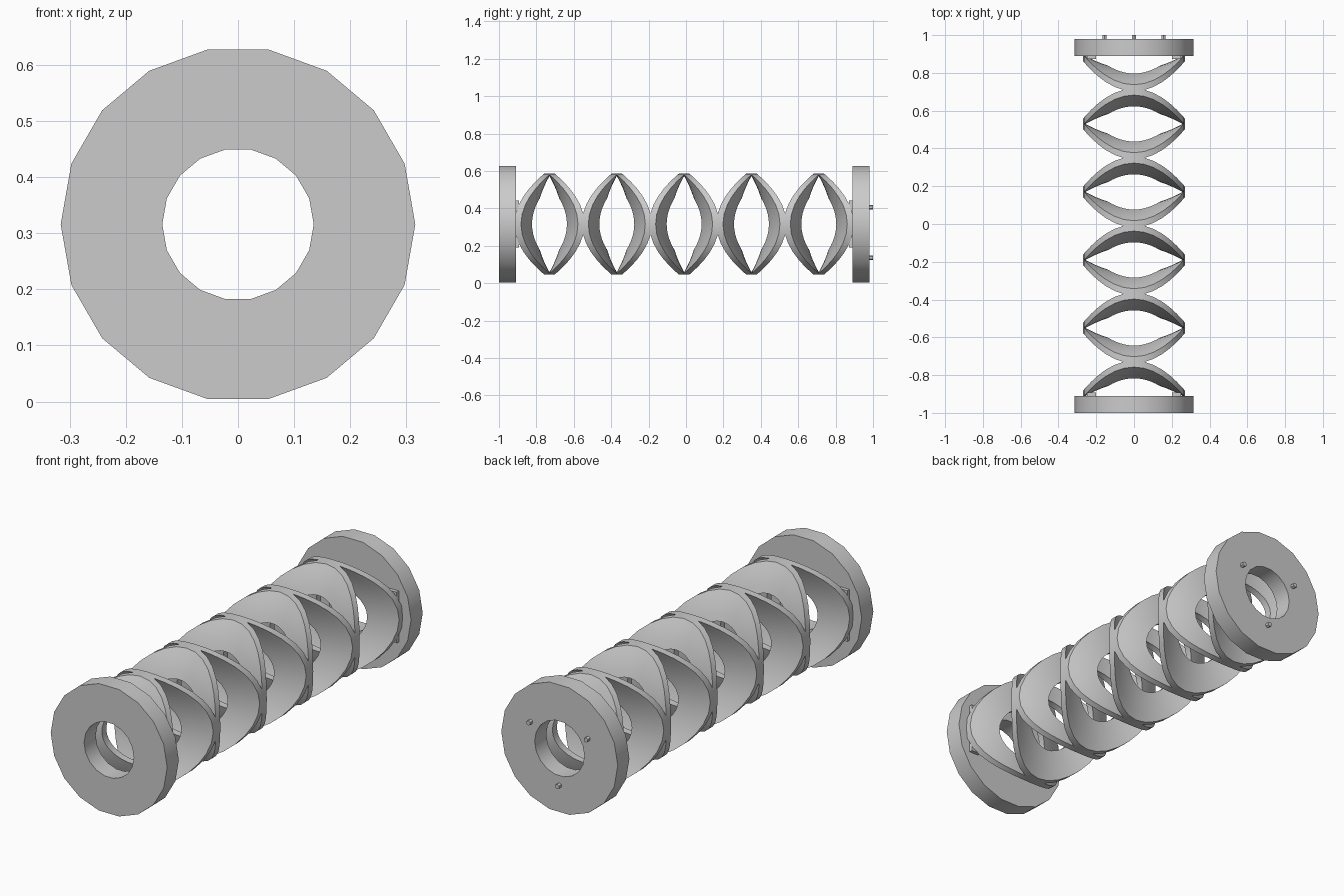
import bpy, bmesh, math
from mathutils import Matrix, Vector

if "Cube" in bpy.data.objects:
    bpy.data.objects.remove(bpy.data.objects["Cube"])

AXIS_Z = 0.316       # height of the spring's axis
PITCH = 0.18         # distance between contact planes
OUTER, INNER = 0.27, 0.138
THICK = 0.035
WAVE = 0.08

grey = bpy.data.materials.new("plain_grey")
grey.use_nodes = True
colour = (0.6, 0.6, 0.6, 1)
grey.diffuse_color = colour
grey.node_tree.nodes["Principled BSDF"].inputs["Base Color"].default_value = colour


def finish(name, bm):
    """Turn a bmesh into a shaded, grey object."""
    bmesh.ops.recalc_face_normals(bm, faces=bm.faces)
    mesh = bpy.data.meshes.new(name)
    bm.to_mesh(mesh)
    bm.free()
    mesh.materials.append(grey)
    obj = bpy.data.objects.new(name, mesh)
    bpy.context.collection.objects.link(obj)
    bpy.ops.object.select_all(action='DESELECT')
    obj.select_set(True)
    bpy.context.view_layer.objects.active = obj
    bpy.ops.object.shade_smooth_by_angle(angle=math.radians(30))
    return obj


def washer(name, sections, count, offset):
    """Sweep a closed (radius, y) cross-section round the y axis.
    sections(angle) gives the cross-section at that angle."""
    bm = bmesh.new()
    loops = []
    for i in range(count):
        a = 2 * math.pi * i / count
        loops.append([bm.verts.new((r * math.cos(a), y + offset, AXIS_Z + r * math.sin(a)))
                      for r, y in sections(a)])
    n = len(loops[0])
    for i in range(count):
        here, there = loops[i], loops[(i + 1) % count]
        for j in range(n):
            k = (j + 1) % n
            bm.faces.new((here[j], here[k], there[k], there[j]))
    return finish(name, bm)


def saddle(sign):
    """Cross-section of a wave washer bent into a saddle."""
    steps = 4
    radii = [INNER + (OUTER - INNER) * s / steps for s in range(steps + 1)]

    def sections(a):
        mid = [(r, sign * WAVE * (r / OUTER) ** 2 * math.cos(2 * a)) for r in radii]
        return ([(r, y + THICK / 2) for r, y in mid]
                + [(r, y - THICK / 2) for r, y in reversed(mid)])
    return sections


# Stack of wave washers, alternately flipped so they touch at the crests
for i in range(10):
    sign = -1 if i % 2 == 0 else 1
    washer(f"wave_washer_{i + 1}", saddle(sign), 32, -0.91 + PITCH * (i + 0.5))

# End plates
def plate(a):
    h = 0.045
    return [(0.135, -h), (0.316, -h), (0.316, h), (0.135, h)]

washer("front_plate", plate, 18, -0.955)
washer("back_plate", plate, 18, 0.935)

# Small pads where the end washers meet the plates
for end, y in (("front", -0.905), ("back", 0.885)):
    for side, x in (("left", 0.225), ("right", -0.225)):
        bm = bmesh.new()
        size = Matrix.Diagonal((0.05, 0.025, 0.25, 1))
        bmesh.ops.create_cube(bm, size=1, matrix=Matrix.Translation((x, y, AXIS_Z)) @ size)
        finish(f"{end}_{side}_pad", bm)

# Three locating pins on the back plate
for i in range(3):
    a = math.radians(30 + 120 * i)
    spot = Vector((0.18 * math.cos(a), 0.985, AXIS_Z + 0.18 * math.sin(a)))
    bm = bmesh.new()
    bmesh.ops.create_cone(bm, cap_ends=True, segments=6, radius1=0.012, radius2=0.012, depth=0.03,
                          matrix=Matrix.Translation(spot) @ Matrix.Rotation(math.pi / 2, 4, 'X'))
    finish(f"locating_pin_{i + 1}", bm)
